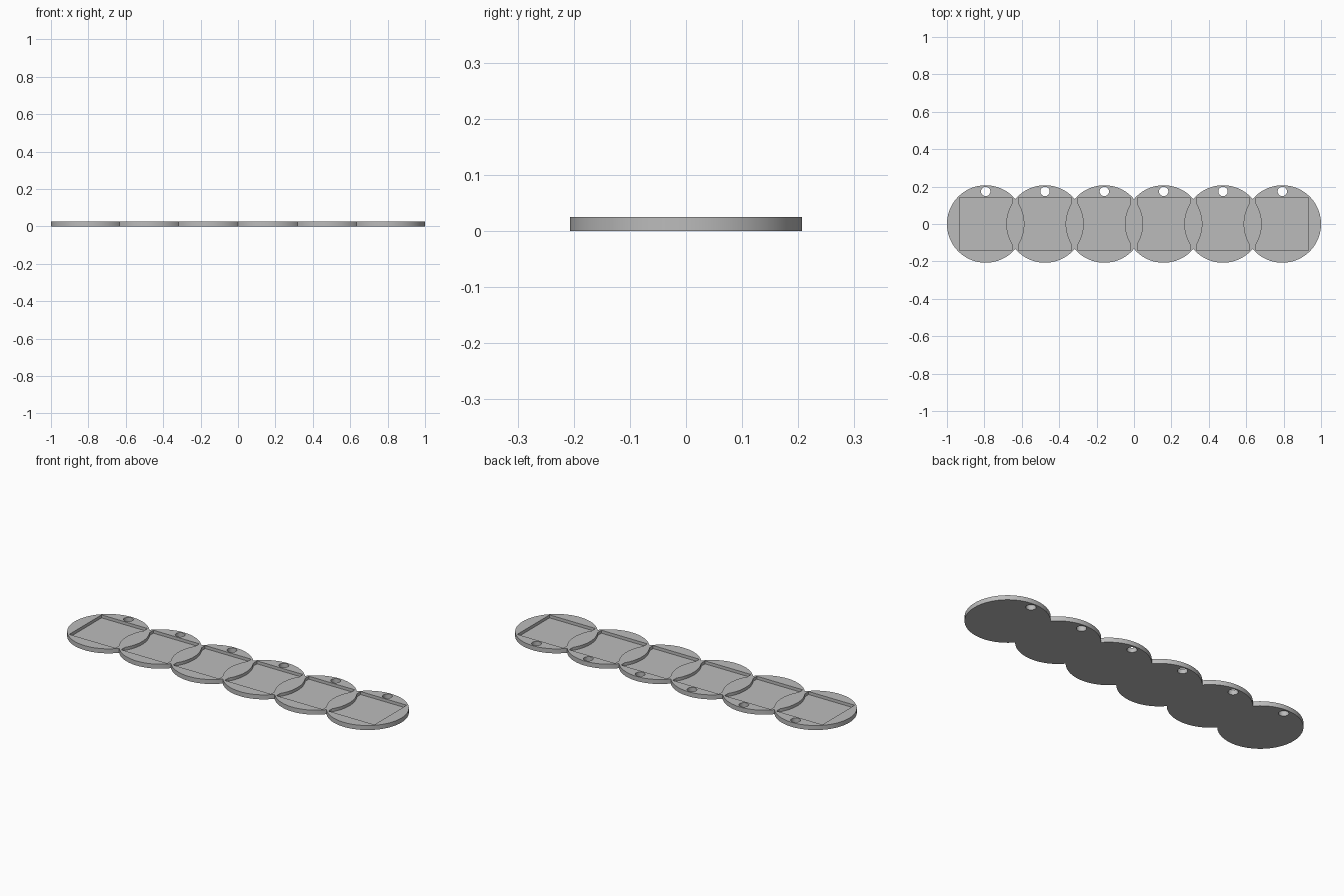
import bpy, math

if "Cube" in bpy.data.objects:
    bpy.data.objects.remove(bpy.data.objects["Cube"])

R, H = 0.207, 0.025          # disc radius and thickness
STEP = (2 - 2 * R) / 5       # spacing of the six discs
FLOOR, HALF = 0.0085, 0.141  # pocket floor height and half width
HOLE_R, HOLE_Y = 0.025, 0.174

grey = bpy.data.materials.new("grey")
grey.diffuse_color = (0.5, 0.5, 0.5, 1)
grey.use_nodes = True
grey.node_tree.nodes["Principled BSDF"].inputs["Base Color"].default_value = grey.diffuse_color


def cylinder(name, x, y, r, z0, z1, sides):
    bpy.ops.mesh.primitive_cylinder_add(vertices=sides, radius=r, depth=z1 - z0,
                                        location=(x, y, (z0 + z1) / 2))
    ob = bpy.context.object
    ob.name = name
    ob.data.materials.append(grey)
    return ob


def boolean(target, other, mode):
    mod = target.modifiers.new(mode.lower(), 'BOOLEAN')
    mod.operation, mod.object, mod.solver = mode, other, 'EXACT'
    bpy.context.view_layer.objects.active = target
    bpy.ops.object.modifier_apply(modifier=mod.name)
    bpy.data.objects.remove(other)


def tray_disc(x):
    disc = cylinder("disc", x, 0, R, 0, H, 96)
    # square pocket open at the top
    bpy.ops.mesh.primitive_cube_add(size=1, location=(x, 0, FLOOR + 0.05))
    pocket = bpy.context.object
    pocket.scale = (2 * HALF, 2 * HALF, 0.1)
    pocket.data.materials.append(grey)
    bpy.context.view_layer.update()
    boolean(disc, pocket, 'DIFFERENCE')
    # round hole right through the rim
    boolean(disc, cylinder("hole", x, HOLE_Y, HOLE_R, -0.05, 0.1, 32), 'DIFFERENCE')
    return disc


# row of six discs merged, each rim filling the edge of its neighbour's pocket
strip = tray_disc(-2.5 * STEP)
strip.name = "disc_strip"
for i in range(1, 6):
    boolean(strip, tray_disc((i - 2.5) * STEP), 'UNION')

bpy.ops.object.select_all(action='DESELECT')
strip.select_set(True)
bpy.context.view_layer.objects.active = strip
bpy.ops.object.shade_smooth_by_angle(angle=math.radians(30))
